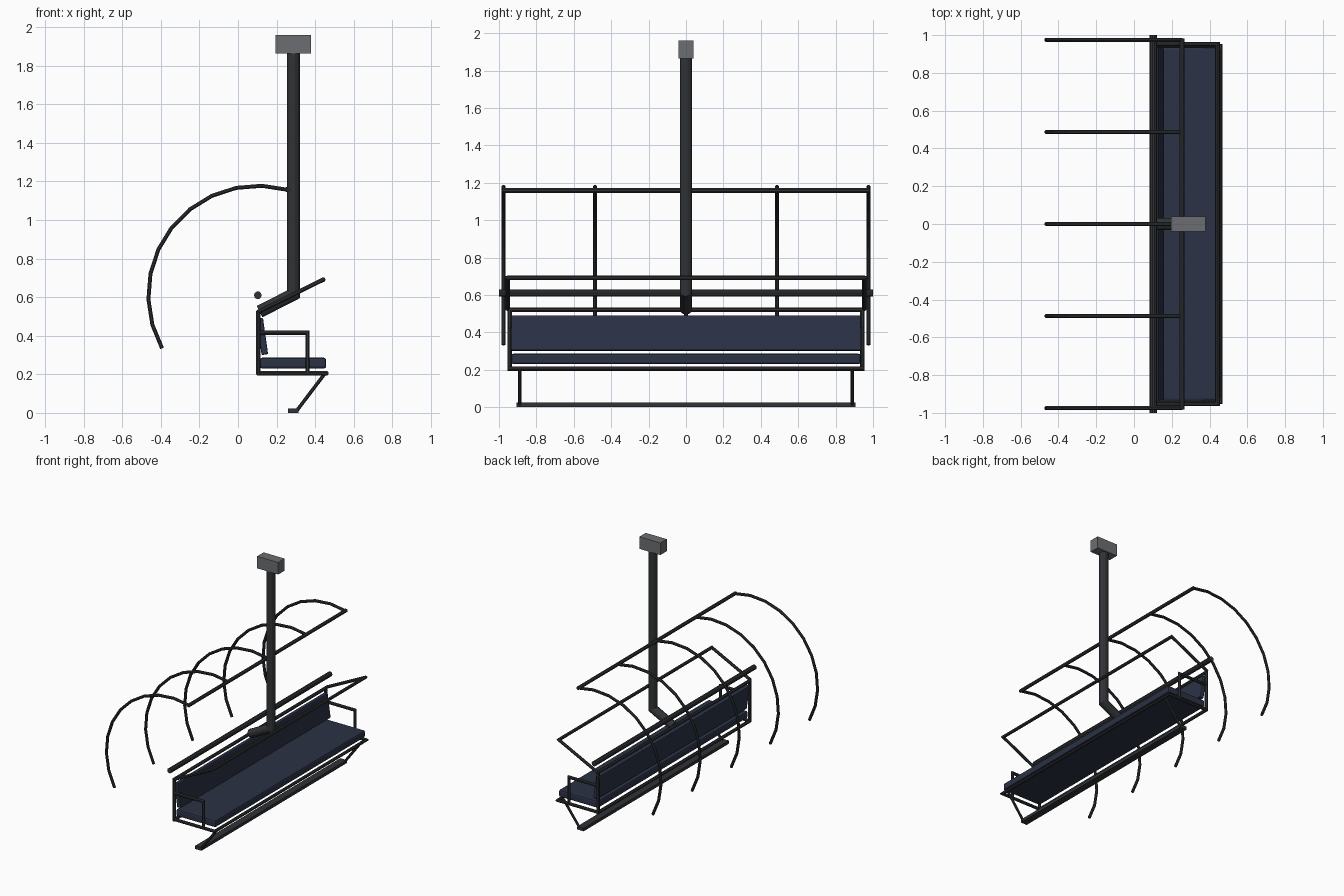
import bpy, bmesh, math
from mathutils import Vector, Matrix

if "Cube" in bpy.data.objects:
    bpy.data.objects.remove(bpy.data.objects["Cube"])


def material(name, rgb):
    m = bpy.data.materials.new(name)
    m.diffuse_color = (*rgb, 1)
    m.use_nodes = True
    m.node_tree.nodes["Principled BSDF"].inputs["Base Color"].default_value = m.diffuse_color
    return m


STEEL = material("dark_steel", (0.03, 0.032, 0.036))
NAVY = material("navy_padding", (0.024, 0.032, 0.06))
GREY = material("grip_grey", (0.15, 0.155, 0.165))


def finish(name, bm, mat):
    bmesh.ops.recalc_face_normals(bm, faces=bm.faces)
    me = bpy.data.meshes.new(name)
    bm.to_mesh(me)
    bm.free()
    me.materials.append(mat)
    ob = bpy.data.objects.new(name, me)
    bpy.context.collection.objects.link(ob)
    return ob


def tube(name, pts, r, sides=8, closed=False):
    """Round bar with mitred corners along a planar path."""
    pts = [Vector(p) for p in pts]
    n = len(pts)
    normal = Vector((0, 0, 0))
    for i in range(1, n - 1):
        normal += (pts[i] - pts[i - 1]).cross(pts[i + 1] - pts[i])
    if normal.length < 1e-6:
        d = pts[1] - pts[0]
        normal = d.cross(Vector((0, 0, 1)) if abs(d.z) < 0.5 * d.length else Vector((0, 1, 0)))
    normal.normalize()
    bm = bmesh.new()
    rings = []
    for i, p in enumerate(pts):
        a = (p - pts[i - 1]).normalized() if i or closed else None
        b = (pts[(i + 1) % n] - p).normalized() if i < n - 1 or closed else None
        a, b = a or b, b or a
        t = (a + b).normalized()
        side = normal.cross(t) / t.dot(a)
        ring = []
        for k in range(sides):
            ang = 2 * math.pi * (k + 0.5) / sides
            ring.append(bm.verts.new(p + r * (math.cos(ang) * side + math.sin(ang) * normal)))
        rings.append(ring)
    for i in range(n if closed else n - 1):
        u, v = rings[i], rings[(i + 1) % n]
        for k in range(sides):
            j = (k + 1) % sides
            bm.faces.new((u[k], u[j], v[j], v[k]))
    if not closed:
        bm.faces.new(rings[0])
        bm.faces.new(rings[-1])
    return finish(name, bm, STEEL)


def box(name, center, size, mat, bevel=0, tilt=0):
    bm = bmesh.new()
    bmesh.ops.create_cube(bm, size=1, matrix=Matrix.Diagonal((*size, 1)))
    if bevel:
        bmesh.ops.bevel(bm, geom=bm.edges[:], offset=bevel, segments=2, profile=0.5, affect='EDGES')
    bm.transform(Matrix.Translation(center) @ Matrix.Rotation(tilt, 4, 'Y'))
    return finish(name, bm, mat)


# Cable grip and hanger pole with its bent lower arm
box("cable_grip", (0.287, 0, 1.912), (0.183, 0.08, 0.095), GREY)
tube("hanger_pole", [(0.288, 0, 1.88), (0.288, 0, 0.615), (0.112, 0, 0.525)], 0.034, 12)

# Pivot bar, centre of the canopy arcs
PX, PZ, R = 0.103, 0.61, 0.568
tube("pivot_bar", [(PX, -1, PZ), (PX, 1, PZ)], 0.02, 10)

# Canopy hoops and the bar that joins them
START, END, STEPS = math.radians(74.5), math.radians(209), 10
for i, y in enumerate((-0.975, -0.487, 0, 0.487, 0.975)):
    angles = [START + (END - START) * k / STEPS for k in range(STEPS + 1)]
    tube(f"canopy_hoop_{i + 1}",
         [(PX + R * math.cos(a), y, PZ + R * math.sin(a)) for a in angles], 0.011)
tube("canopy_bar", [(0.255, -0.982, 1.158), (0.255, 0.982, 1.158)], 0.014)

# Padding
box("seat", (0.285, 0, 0.258), (0.345, 1.87, 0.056), NAVY, 0.012)
box("backrest", (0.126, 0, 0.396), (0.034, 1.87, 0.19), NAVY, 0.006, -math.radians(8))

# Bench frame: back rectangle, seat rail, armrests
Y = 0.943
tube("back_frame", [(0.105, -Y, 0.205), (0.105, Y, 0.205),
                    (0.105, Y, 0.522), (0.105, -Y, 0.522)], 0.013, closed=True)
tube("seat_rail", [(0.105, -Y, 0.206), (0.458, -Y, 0.206),
                   (0.458, Y, 0.206), (0.105, Y, 0.206)], 0.012)
for label, s in (("front", -1), ("back", 1)):
    tube(f"armrest_{label}", [(0.105, s * Y, 0.415), (0.36, s * Y, 0.415),
                              (0.36, s * Y, 0.205)], 0.012)
    # Footrest struts
    tube(f"footrest_strut_{label}", [(0.452, s * 0.89, 0.206), (0.305, s * 0.89, 0.012)], 0.01)

# Restraint bar and footrest
B = 0.953
tube("restraint_bar", [(0.105, -B, 0.525), (0.442, -B, 0.691),
                       (0.442, B, 0.691), (0.105, B, 0.525)], 0.012)
box("footrest", (0.287, 0, 0.012), (0.056, 1.81, 0.024), STEEL)
